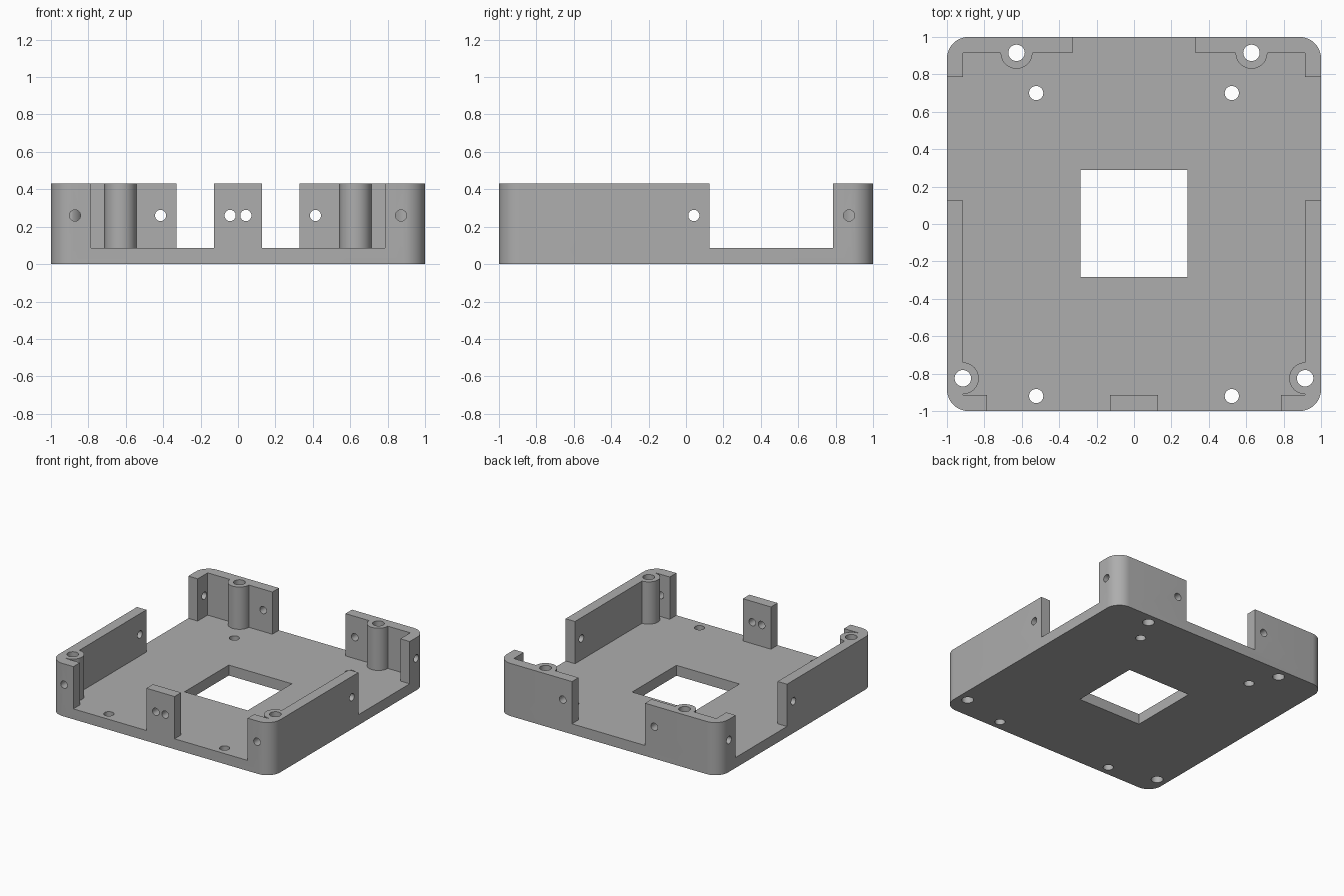
import bpy
import bmesh
import math
from mathutils import Matrix, Vector

if "Cube" in bpy.data.objects:
    bpy.data.objects.remove(bpy.data.objects["Cube"], do_unlink=True)

HEIGHT, FLOOR = 0.43, 0.085
INNER = 0.915      # inside face of the walls
CORNER = 0.115     # outer corner radius
HOLE_Z = 0.26

grey = bpy.data.materials.new("plain grey")
grey.use_nodes = True
grey.diffuse_color = (0.42, 0.42, 0.42, 1)
grey.node_tree.nodes["Principled BSDF"].inputs["Base Color"].default_value = (0.42, 0.42, 0.42, 1)


def make_object(name, bm):
    bmesh.ops.recalc_face_normals(bm, faces=bm.faces)
    mesh = bpy.data.meshes.new(name)
    bm.to_mesh(mesh)
    bm.free()
    mesh.materials.append(grey)
    obj = bpy.data.objects.new(name, mesh)
    bpy.context.collection.objects.link(obj)
    return obj


def add_box(bm, x0, x1, y0, y1, z0, z1):
    size = Matrix.Diagonal((x1 - x0, y1 - y0, z1 - z0, 1))
    centre = Matrix.Translation(((x0 + x1) / 2, (y0 + y1) / 2, (z0 + z1) / 2))
    bmesh.ops.create_cube(bm, size=1, matrix=centre @ size)


def add_rod(bm, start, end, radius, sides=32):
    start, end = Vector(start), Vector(end)
    axis = end - start
    turn = axis.to_track_quat('Z', 'Y').to_matrix().to_4x4()
    bmesh.ops.create_cone(bm, cap_ends=True, segments=sides, radius1=radius, radius2=radius,
                          depth=axis.length, matrix=Matrix.Translation((start + end) / 2) @ turn)


def cut(target, bm):
    cutter = make_object("cutter", bm)
    cutter.hide_render = True
    mod = target.modifiers.new("cut", 'BOOLEAN')
    mod.operation = 'DIFFERENCE'
    mod.solver = 'EXACT'
    mod.object = cutter
    bpy.ops.object.select_all(action='DESELECT')
    bpy.context.view_layer.objects.active = target
    target.select_set(True)
    bpy.ops.object.modifier_apply(modifier=mod.name)
    bpy.data.objects.remove(cutter, do_unlink=True)


# Outer block with rounded upright corners
bm = bmesh.new()
add_box(bm, -1, 1, -1, 1, 0, HEIGHT)
upright = [e for e in bm.edges if abs(e.verts[0].co.z - e.verts[1].co.z) > 0.1]
bmesh.ops.bevel(bm, geom=upright, offset=CORNER, segments=10, profile=0.5, affect='EDGES')
tray = make_object("enclosure_tray", bm)

# Cavity, leaving four round screw posts standing against the walls
posts = [(s * x, y) for s in (-1, 1) for x, y in ((0.628, INNER), (INNER, -0.825))]
bm = bmesh.new()
add_box(bm, -INNER, INNER, -INNER, INNER, FLOOR, 0.6)
cavity = make_object("cavity", bm)
bm = bmesh.new()
for x, y in posts:
    add_rod(bm, (x, y, 0), (x, y, 0.8), 0.085, 48)
cut(cavity, bm)
bm = bmesh.new()
bm.from_mesh(cavity.data)
bpy.data.objects.remove(cavity, do_unlink=True)
cut(tray, bm)

# Wall openings: back, two at the front, one on each side
bm = bmesh.new()
add_box(bm, -0.33, 0.33, 0.9, 1.1, FLOOR, 0.6)
for s in (-1, 1):
    add_box(bm, *sorted((s * 0.127, s * 0.787)), -1.1, -0.9, FLOOR, 0.6)
    add_box(bm, *sorted((s * 0.9, s * 1.1)), 0.125, 0.787, FLOOR, 0.6)
cut(tray, bm)

# Square floor window, post bores and floor mounting holes
bm = bmesh.new()
add_box(bm, -0.285, 0.285, -0.283, 0.288, -0.1, 0.3)
for x, y in posts:
    add_rod(bm, (x, y, -0.1), (x, y, 0.6), 0.044)
for s in (-1, 1):
    for y in (0.70, -0.92):
        add_rod(bm, (s * 0.523, y, -0.1), (s * 0.523, y, 0.3), 0.038)
cut(tray, bm)

# Small holes through the walls
bm = bmesh.new()
for s in (-1, 1):
    for x in (0.042, 0.872):
        add_rod(bm, (s * x, -1.1, HOLE_Z), (s * x, -0.905, HOLE_Z), 0.03)
    add_rod(bm, (s * 0.414, 0.85, HOLE_Z), (s * 0.414, 1.1, HOLE_Z), 0.03)
    for y in (0.042, 0.872):
        add_rod(bm, (s * 0.88, y, HOLE_Z), (s * 1.1, y, HOLE_Z), 0.03)
cut(tray, bm)

bpy.ops.object.select_all(action='DESELECT')
tray.select_set(True)
bpy.context.view_layer.objects.active = tray
bpy.ops.object.shade_smooth_by_angle(angle=math.radians(30))
